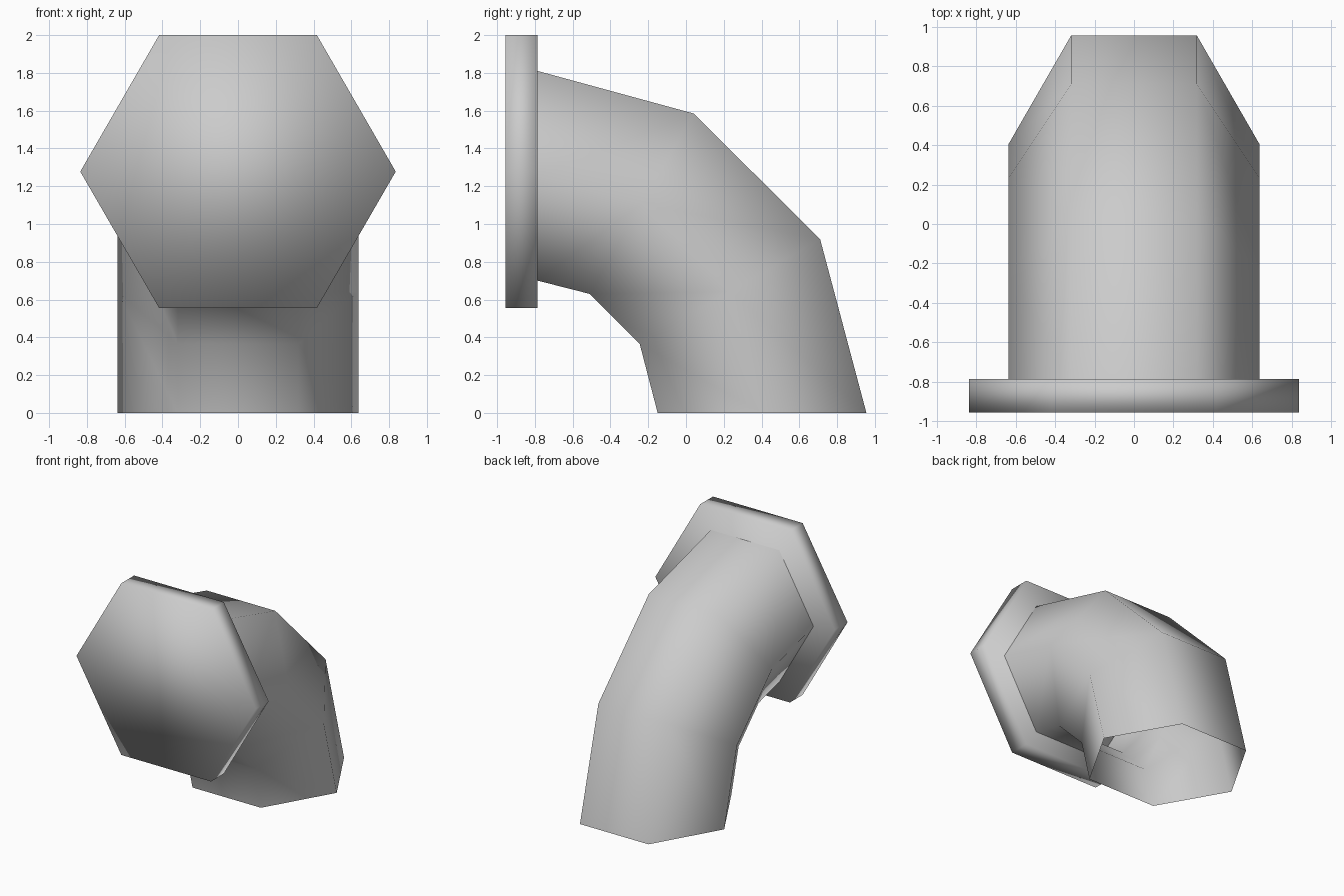
import bpy, bmesh
from math import cos, sin, radians

cube = bpy.data.objects.get("Cube")
if cube:
    bpy.data.objects.remove(cube, do_unlink=True)

grey = bpy.data.materials.new("plain_grey")
grey.use_nodes = True
COLOUR = (0.6, 0.6, 0.6, 1)
grey.diffuse_color = COLOUR
grey.node_tree.nodes["Principled BSDF"].inputs["Base Color"].default_value = COLOUR


def hex_ring(bm, radius, top, bottom):
    """Six-sided ring whose flat top and bottom lie at two (y, z) points."""
    verts = []
    for i in range(6):
        a = radians(60 * i)
        t = 0.5 + 0.5 * sin(a) / sin(radians(60))
        y, z = (b + (u - b) * t for u, b in zip(top, bottom))
        verts.append(bm.verts.new((radius * cos(a), y, z)))
    return verts


def hex_loft(name, radius, sections, capped):
    bm = bmesh.new()
    rings = [hex_ring(bm, radius, top, bottom) for top, bottom in sections]
    for r, s in zip(rings, rings[1:]):
        for i in range(6):
            j = (i + 1) % 6
            bm.faces.new((r[i], s[i], s[j], r[j]))
    if capped:
        bm.faces.new(rings[0])
        bm.faces.new(rings[-1][::-1])
    for f in bm.faces:
        f.smooth = True
    mesh = bpy.data.meshes.new(name)
    bm.to_mesh(mesh)
    bm.free()
    mesh.materials.append(grey)
    obj = bpy.data.objects.new(name, mesh)
    bpy.context.collection.objects.link(obj)
    return obj


# Bent pipe, open at its foot: (outer side, inner side) of each section
hex_loft("elbow_pipe", 0.637, [
    ((-0.785, 1.81), (-0.785, 0.70)),
    ((0.04, 1.585), (-0.51, 0.63)),
    ((0.71, 0.92), (-0.245, 0.365)),
    ((0.955, 0.0), (-0.15, 0.0)),
], capped=False)

# Solid end plate
hex_loft("end_flange", 0.835, [
    ((-0.955, 2.0), (-0.955, 0.555)),
    ((-0.785, 2.0), (-0.785, 0.555)),
], capped=True)
